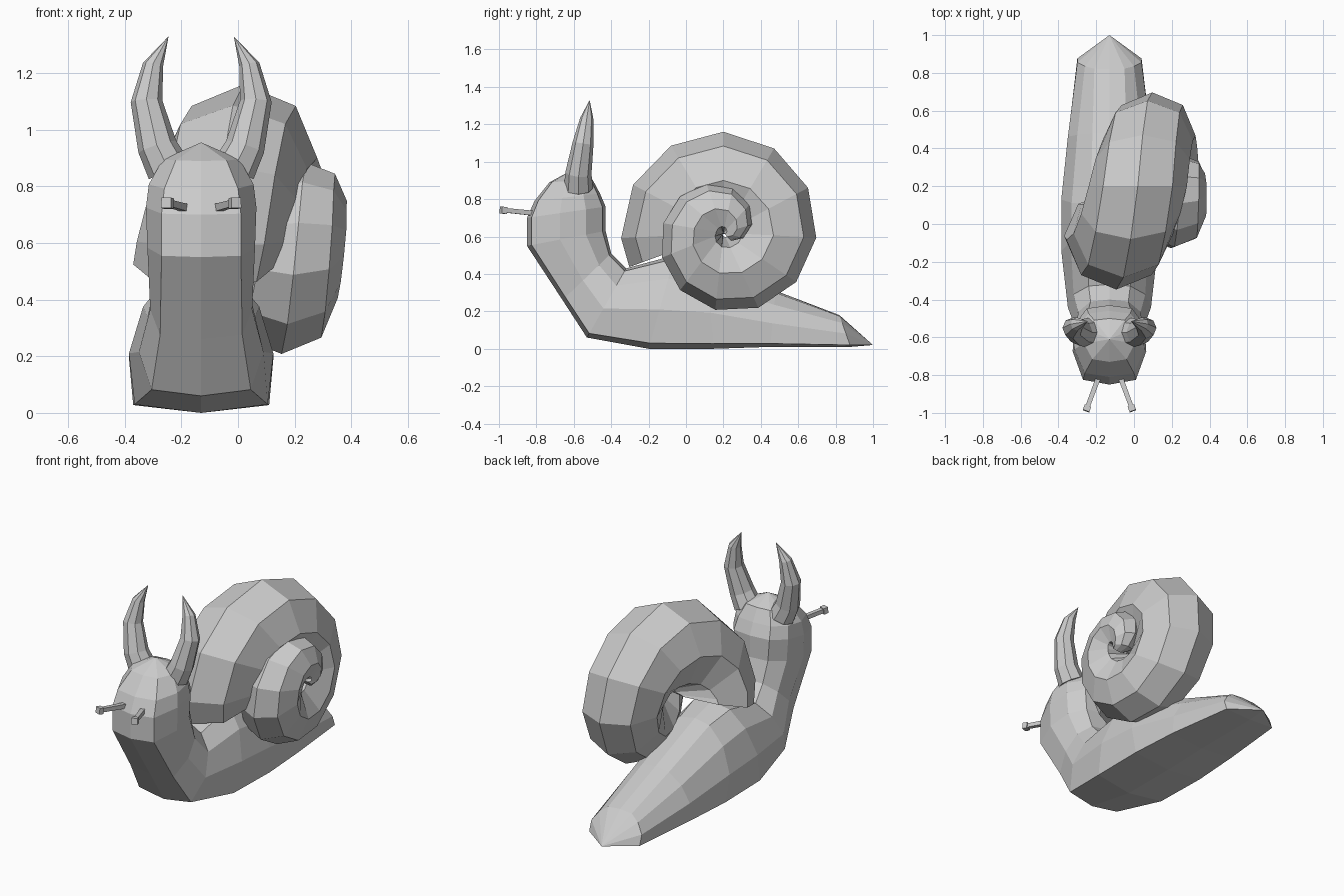
import bpy, bmesh, math
from mathutils import Vector

if "Cube" in bpy.data.objects:
    bpy.data.objects.remove(bpy.data.objects["Cube"])

CX = -0.13  # the body's mirror plane


def loft(name, rings, start=None, end=None):
    """Skin equal-sized closed rings; ends are capped flat or drawn to a point."""
    bm = bmesh.new()
    loops = [[bm.verts.new(p) for p in ring] for ring in rings]
    n = len(loops[0])
    for a, b in zip(loops, loops[1:]):
        for i in range(n):
            j = (i + 1) % n
            bm.faces.new((a[i], a[j], b[j], b[i]))
    for loop, point in ((loops[0], start), (loops[-1], end)):
        if point is None:
            bm.faces.new(loop)
        else:
            tip = bm.verts.new(point)
            for i in range(n):
                bm.faces.new((loop[i], loop[(i + 1) % n], tip))
    bmesh.ops.recalc_face_normals(bm, faces=bm.faces)
    mesh = bpy.data.meshes.new(name)
    bm.to_mesh(mesh)
    bm.free()
    obj = bpy.data.objects.new(name, mesh)
    bpy.context.collection.objects.link(obj)
    return obj


def tube_rings(path, radii, sides, phase=0.0):
    """Round rings standing square to a path."""
    pts = [Vector(p) for p in path]
    rings = []
    for i, (p, r) in enumerate(zip(pts, radii)):
        t = (pts[min(i + 1, len(pts) - 1)] - pts[max(i - 1, 0)]).normalized()
        ref = Vector((0, 1, 0)) if abs(t.z) > 0.7 else Vector((0, 0, 1))
        u = t.cross(ref).normalized()
        v = u.cross(t)
        angles = [phase + math.tau * k / sides for k in range(sides)]
        rings.append([p + r * (math.cos(a) * u + math.sin(a) * v) for a in angles])
    return rings


# Body: belly (y, z), back (y, z), half widths from belly up to back
stations = [
    ((0.88, 0.01), (0.82, 0.18), (0.17, 0.17, 0.13, 0.08)),
    ((0.45, 0.01), (0.48, 0.31), (0.22, 0.22, 0.17, 0.09)),
    ((0.15, 0.00), (0.10, 0.46), (0.24, 0.255, 0.20, 0.10)),
    ((-0.20, 0.00), (-0.06, 0.50), (0.235, 0.255, 0.205, 0.12)),
    ((-0.53, 0.06), (-0.32, 0.43), (0.175, 0.22, 0.19, 0.11)),
    ((-0.66, 0.26), (-0.40, 0.51), (0.145, 0.18, 0.165, 0.10)),
    ((-0.85, 0.55), (-0.43, 0.63), (0.14, 0.19, 0.175, 0.11)),
    ((-0.85, 0.70), (-0.43, 0.76), (0.14, 0.195, 0.185, 0.12)),
    ((-0.81, 0.79), (-0.46, 0.83), (0.13, 0.185, 0.175, 0.11)),
    ((-0.73, 0.89), (-0.50, 0.905), (0.09, 0.135, 0.12, 0.08)),
]
body_rings = []
for belly, back, widths in stations:
    def point(f, w):
        return (CX + w, belly[0] + f * (back[0] - belly[0]),
                belly[1] + f * (back[1] - belly[1]))
    side = list(zip((0.06, 0.42, 0.75, 0.96), widths))
    body_rings.append([point(0, 0)] + [point(f, w) for f, w in side]
                      + [point(1, 0)] + [point(f, -w) for f, w in reversed(side)])
loft("body", body_rings, start=(CX, 1.0, 0.02), end=(CX, -0.61, 0.955))

# Shell: an octagonal tube winding inward and out to the right
# turn angle, winding radius, tube radius, x offset
keys = [
    (-20, 0.28, 0.255, -0.115), (0, 0.285, 0.265, -0.09), (90, 0.28, 0.26, 0.02),
    (180, 0.27, 0.23, 0.095), (270, 0.22, 0.2, 0.15), (360, 0.16, 0.172, 0.21),
    (450, 0.13, 0.135, 0.25), (520, 0.08, 0.085, 0.285), (586, 0.03, 0.03, 0.31),
]


def shell_at(t):
    for a, b in zip(keys, keys[1:]):
        if t <= b[0]:
            f = (t - a[0]) / (b[0] - a[0])
            return [p + f * (q - p) for p, q in zip(a[1:], b[1:])]


shell_rings = []
for turn in [-20] + [-3 + 31 * k for k in range(20)]:
    wind, tube, x = shell_at(turn)
    t = math.radians(turn)
    ring = []
    for s in range(8):
        a = math.tau * s / 8
        r = wind + tube * math.cos(a)
        ring.append((x + tube * math.sin(a), 0.2 - r * math.cos(t), 0.62 + r * math.sin(t)))
    shell_rings.append(ring)
loft("shell", shell_rings)

# Horns and eye stalks, one on each side of the head
for label, s in (("right", 1), ("left", -1)):
    horn = [(CX + s * 0.115, -0.575, 0.86), (CX + s * 0.155, -0.575, 0.94),
            (CX + s * 0.193, -0.55, 1.10), (CX + s * 0.17, -0.53, 1.23)]
    loft(label + "_horn", tube_rings(horn, (0.078, 0.07, 0.056, 0.036), 8),
         end=(CX + s * 0.115, -0.515, 1.33))
    stalk = [(CX + s * 0.05, -0.79, 0.722), (CX + s * 0.115, -0.965, 0.74)]
    loft(label + "_eye_stalk", tube_rings(stalk, (0.019, 0.017), 4, math.pi / 4))
    eye = [(CX + s * 0.114, -0.963, 0.739), (CX + s * 0.124, -0.99, 0.742)]
    loft(label + "_eye", tube_rings(eye, (0.026, 0.026), 4, math.pi / 4))
